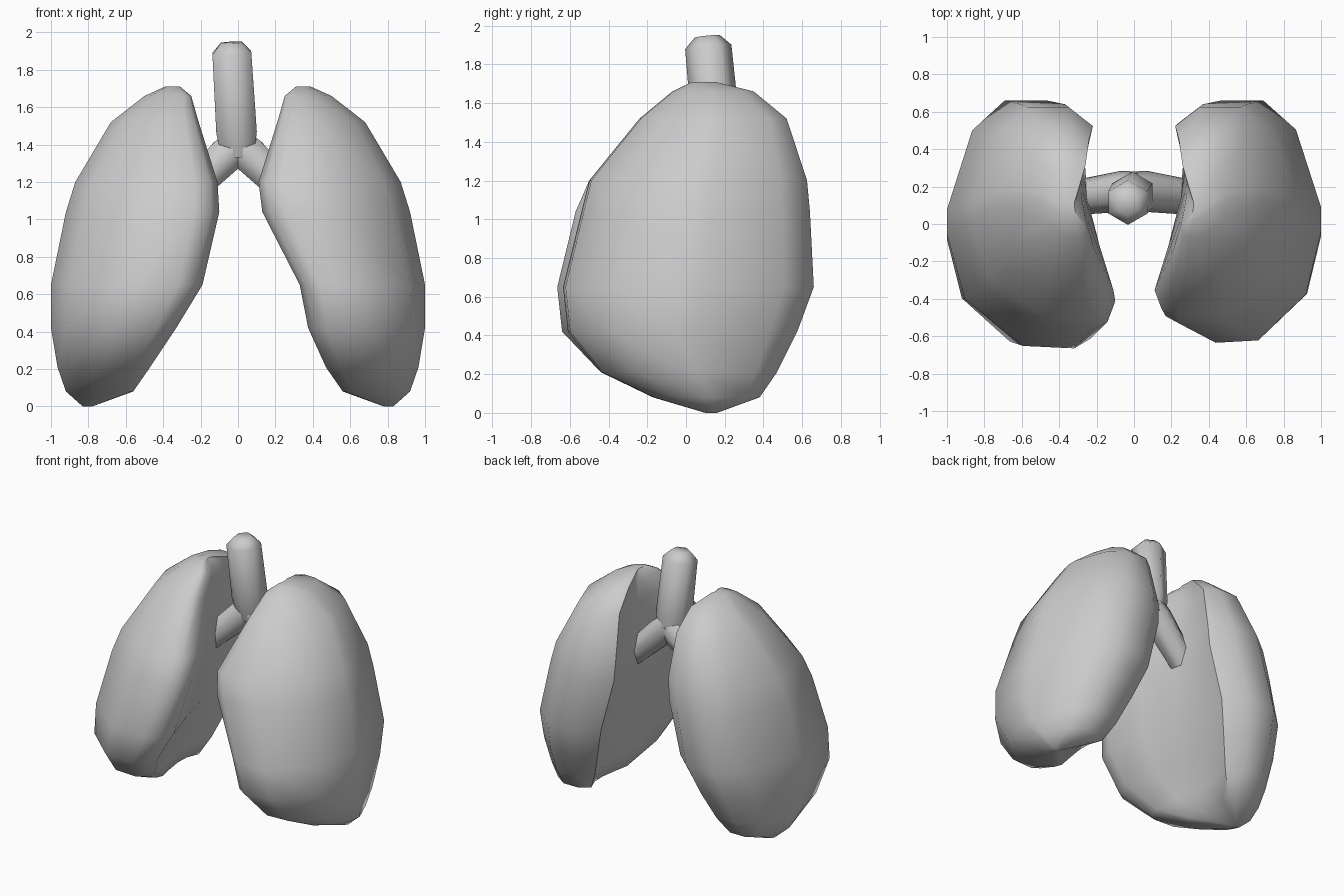
import bpy, bmesh, math
from mathutils import Vector

if "Cube" in bpy.data.objects:
    bpy.data.objects.remove(bpy.data.objects["Cube"])


def finish(name, bm, angle):
    bmesh.ops.recalc_face_normals(bm, faces=bm.faces)
    me = bpy.data.meshes.new(name)
    bm.to_mesh(me)
    bm.free()
    ob = bpy.data.objects.new(name, me)
    bpy.context.collection.objects.link(ob)
    bpy.ops.object.select_all(action='DESELECT')
    ob.select_set(True)
    bpy.context.view_layer.objects.active = ob
    bpy.ops.object.shade_smooth_by_angle(angle=math.radians(angle))
    return ob


def loft(bm, rings):
    rows = [[bm.verts.new(p) for p in ring] for ring in rings]
    n = len(rows[0])
    for a, b in zip(rows, rows[1:]):
        for i in range(n):
            j = (i + 1) % n
            bm.faces.new((a[i], a[j], b[j], b[i]))
    bm.faces.new(rows[0])
    bm.faces.new(rows[-1])


# lung levels: z, front y, back y, outer x, inner front x, inner back x
LEVELS = [
    (1.71, 0.03, 0.15, 0.39, 0.31, 0.31),
    (1.66, -0.07, 0.35, 0.50, 0.25, 0.26),
    (1.52, -0.24, 0.52, 0.68, 0.21, 0.24),
    (1.20, -0.50, 0.625, 0.87, 0.11, 0.22),
    (1.04, -0.57, 0.64, 0.92, 0.10, 0.23),
    (0.65, -0.665, 0.66, 1.00, 0.19, 0.33),
    (0.42, -0.64, 0.575, 1.00, 0.33, 0.41),
    (0.21, -0.44, 0.47, 0.965, 0.47, 0.49),
    (0.08, -0.17, 0.38, 0.92, 0.56, 0.56),
    (0.00, 0.10, 0.16, 0.83, 0.78, 0.78),
]
# cross-section as fractions of width and depth: outer wall, then hollow inner wall
SECTION = [(0, .13), (.05, .04), (.16, 0), (.5, .01), (.88, .2), (1, .46), (1, .56),
           (.80, .88), (.54, 1), (.2, 1), (0, .91), (.10, .74), (.11, .56), (.06, .34)]


def lung(name, side, notch):
    rings = []
    for z, yf, yb, xo, xf, xb in LEVELS:
        xf = notch.get(z, xf)
        if z in notch:
            yf += 0.03
        ring = []
        for u, v in SECTION:
            t = min(max((v - .13) / .78, 0), 1)
            xi = xf + (xb - xf) * t
            ring.append((side * (xi + (xo - xi) * u), yf + (yb - yf) * v, z))
        rings.append(ring)
    bm = bmesh.new()
    loft(bm, rings)
    return finish(name, bm, 46)


lung("lung_full", -1, {})
lung("lung_notched", 1, {1.04: 0.13, 0.65: 0.33, 0.42: 0.375})


# windpipe and its two branches, six-sided
def tube(name, stations):
    pts = [Vector(p) for p, r in stations]
    d = (pts[-1] - pts[0]).normalized()
    a = (Vector((0, 1, 0)) - d * d.y).normalized()
    b = d.cross(a)
    bm = bmesh.new()
    loft(bm, [[p + r * (a * math.cos(k * math.pi / 3) + b * math.sin(k * math.pi / 3))
               for k in range(6)] for p, (_, r) in zip(pts, stations)])
    return finish(name, bm, 65)


tube("windpipe", [((0, .17, 1.34), .10), ((-.008, .155, 1.47), .125),
                  ((-.033, .115, 1.89), .12), ((-.036, .11, 1.945), .065)])
for side, label in ((-1, "full_side"), (1, "notched_side")):
    tube("branch_" + label, [((side * -.02, .18, 1.42), .10), ((side * .06, .175, 1.345), .11),
                             ((side * .36, .135, 1.06), .09)])
